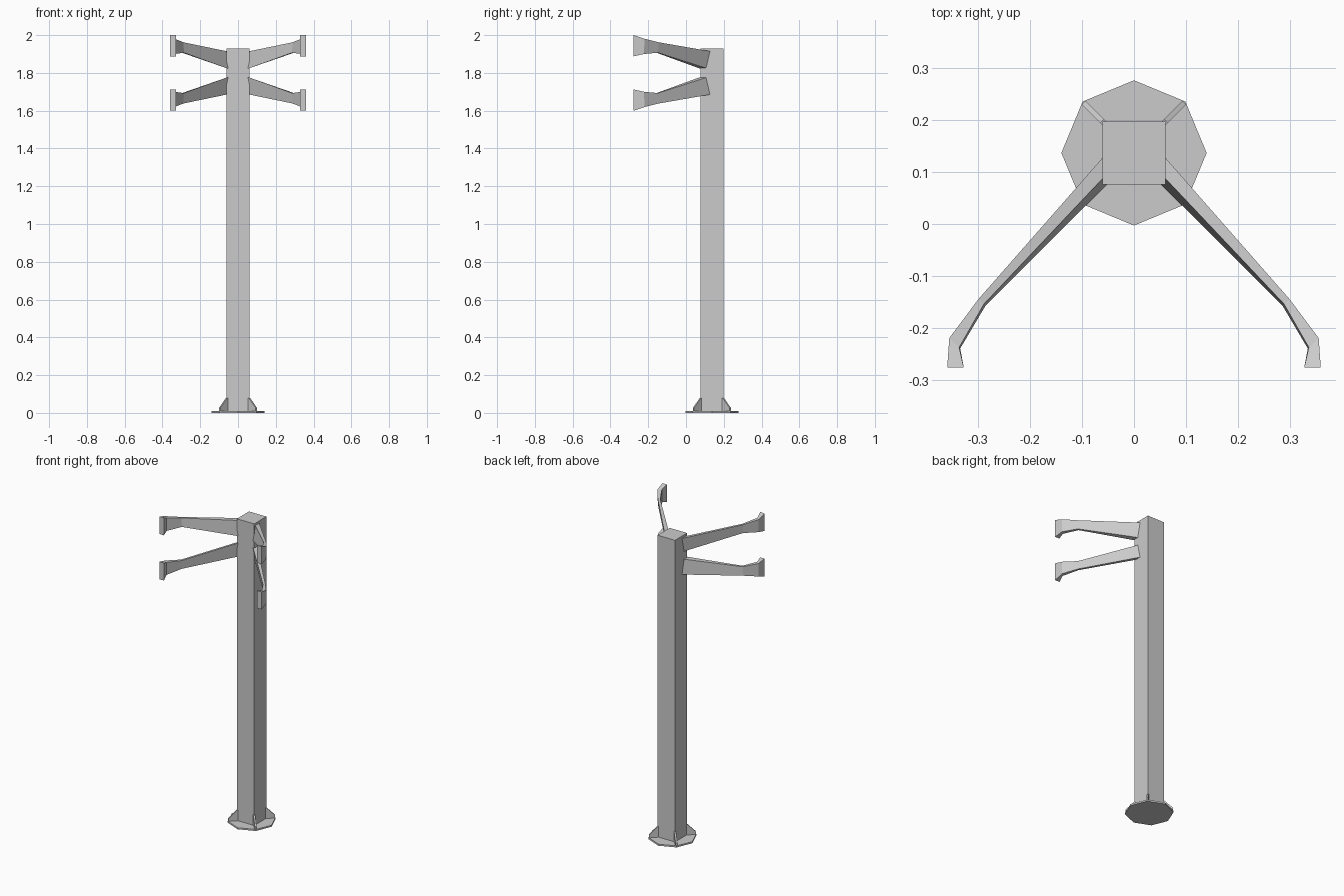
import bpy, bmesh, math
from mathutils import Matrix, Vector

cube = bpy.data.objects.get("Cube")
if cube:
    bpy.data.objects.remove(cube, do_unlink=True)

metal = bpy.data.materials.new("galvanised_grey")
metal.use_nodes = True
GREY = (0.6, 0.6, 0.6, 1)
metal.diffuse_color = GREY
metal.node_tree.nodes["Principled BSDF"].inputs["Base Color"].default_value = GREY

CENTRE = Vector((0, 0.137, 0))   # axis of the post
HALF = 0.061                     # half width of the post
MID_Z = 1.8                      # arms mirror above and below this height


def finish(name, bm):
    bmesh.ops.recalc_face_normals(bm, faces=bm.faces)
    mesh = bpy.data.meshes.new(name)
    bm.to_mesh(mesh)
    bm.free()
    mesh.materials.append(metal)
    obj = bpy.data.objects.new(name, mesh)
    bpy.context.collection.objects.link(obj)
    return obj


def loft(name, sections):
    """Skin a row of closed cross-sections and cap both ends."""
    bm = bmesh.new()
    rings = [[bm.verts.new(p) for p in s] for s in sections]
    for a, b in zip(rings, rings[1:]):
        for i in range(len(a)):
            j = (i + 1) % len(a)
            bm.faces.new((a[i], a[j], b[j], b[i]))
    bm.faces.new(rings[0])
    bm.faces.new(rings[-1])
    return finish(name, bm)


# Square post
bm = bmesh.new()
bmesh.ops.create_cube(bm, size=1, matrix=Matrix.Translation(CENTRE + Vector((0, 0, 0.97)))
                      @ Matrix.Diagonal((2 * HALF, 2 * HALF, 1.92, 1)))
finish("post", bm)

# Octagonal foot plate
bm = bmesh.new()
bmesh.ops.create_cone(bm, cap_ends=True, segments=8, radius1=0.14, radius2=0.14, depth=0.01,
                      matrix=Matrix.Translation(CENTRE + Vector((0, 0, 0.005))))
finish("foot_plate", bm)

# Gussets on the four post corners: radial distance and height
profile = [(0.07, 0.005), (0.137, 0.005), (0.137, 0.027), (0.087, 0.078), (0.07, 0.078)]
for k, corner in enumerate(("back_left", "back_right", "front_right", "front_left")):
    turn = Matrix.Translation(CENTRE) @ Matrix.Rotation(math.radians(45 + 90 * k), 4, "Z")
    loft("gusset_" + corner, [[turn @ Vector((r, t, z)) for r, z in profile]
                              for t in (-0.005, 0.005)])

# Arm sections: outer edge, inner edge, inward lean of the low side, top and bottom height
arm = [
    ((0.02, 0.173), (0.02, 0.131), 0.012, 1.907, 1.806),
    ((0.062, 0.126), (0.062, 0.086), 0.010, 1.915, 1.822),
    ((0.30, -0.145), (0.289, -0.154), 0.003, 1.962, 1.907),
    ((0.356, -0.22), (0.337, -0.238), 0.002, 1.981, 1.900),
    ((0.36, -0.277), (0.328, -0.277), 0.0, 2.0, 1.888),
]
for side, sx in (("left", 1), ("right", -1)):
    for level, sz in (("upper", 1), ("lower", -1)):
        sections = []
        for (ox, oy), (ix, iy), lean, top, low in arm:
            ring = [(ox, oy, top), (ix, iy, top),
                    (ix - lean, iy - lean, low), (ox - lean, oy - lean, low)]
            sections.append([(sx * x, y, MID_Z + sz * (z - MID_Z)) for x, y, z in ring])
        loft(f"{level}_arm_{side}", sections)
